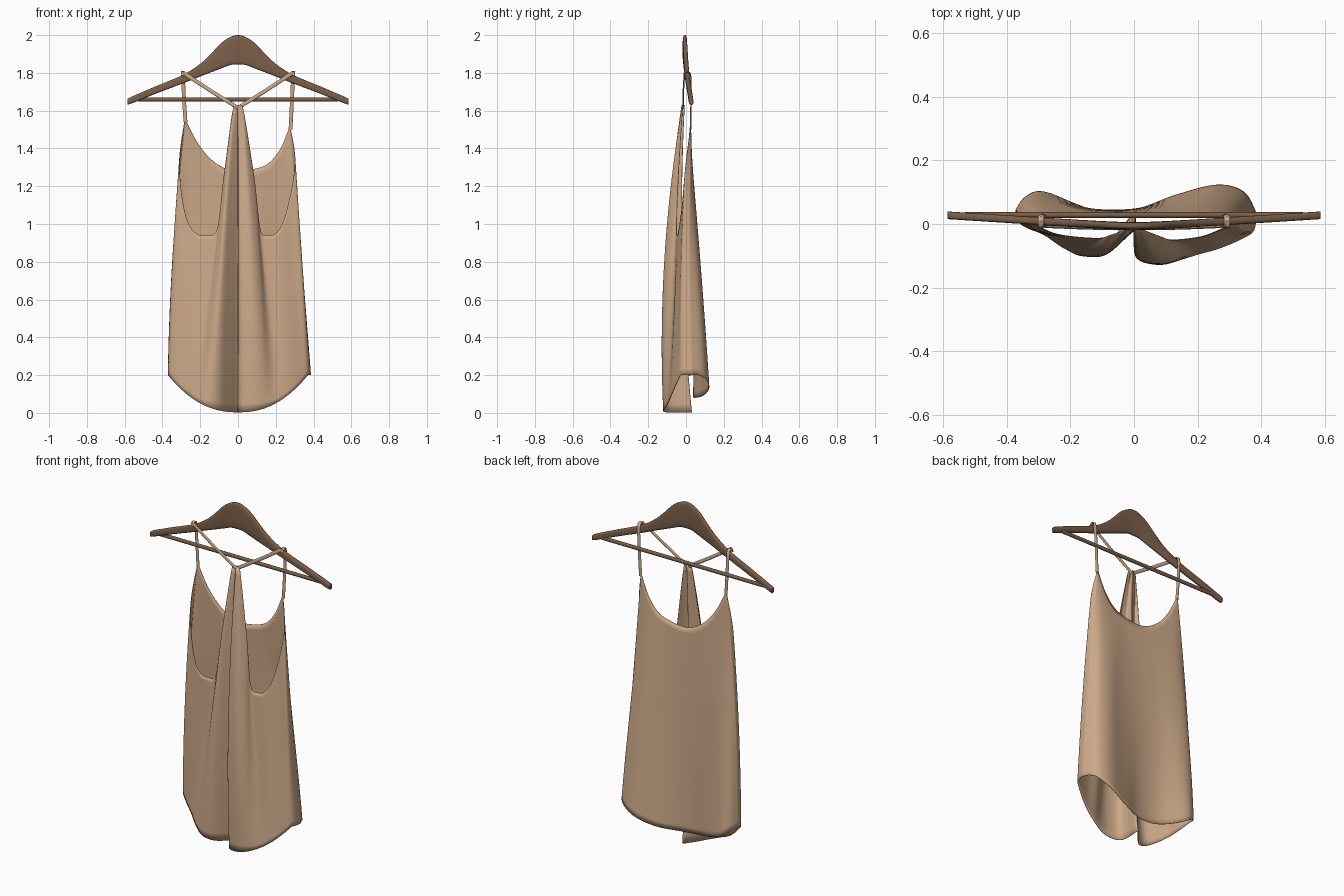
import bpy, bmesh, math
from mathutils import Vector

if "Cube" in bpy.data.objects:
    bpy.data.objects.remove(bpy.data.objects["Cube"])


def material(name, rgb):
    m = bpy.data.materials.new(name)
    m.diffuse_color = (*rgb, 1)
    m.use_nodes = True
    m.node_tree.nodes["Principled BSDF"].inputs["Base Color"].default_value = m.diffuse_color
    return m


TAN = material("tan fabric", (0.61, 0.40, 0.25))
WOOD = material("brown wood", (0.20, 0.115, 0.067))


def finish(bm, name, mat, angle=50):
    bmesh.ops.recalc_face_normals(bm, faces=bm.faces)
    me = bpy.data.meshes.new(name)
    bm.to_mesh(me)
    bm.free()
    ob = bpy.data.objects.new(name, me)
    bpy.context.collection.objects.link(ob)
    me.materials.append(mat)
    bpy.ops.object.select_all(action='DESELECT')
    ob.select_set(True)
    bpy.context.view_layer.objects.active = ob
    bpy.ops.object.shade_smooth_by_angle(angle=math.radians(angle))
    return ob


def spline(rows, steps):
    """Catmull-Rom interpolation through rows of numbers."""
    out = []
    n = len(rows)
    for i in range(n - 1):
        p0, p1, p2, p3 = (rows[max(0, min(n - 1, i + k))] for k in (-1, 0, 1, 2))
        for s in range(steps):
            t = s / steps
            out.append([0.5 * (2 * b + (c - a) * t + (2 * a - 5 * b + 4 * c - d) * t * t
                               + (3 * b - a - 3 * c + d) * t ** 3)
                        for a, b, c, d in zip(p0, p1, p2, p3)])
    out.append(list(rows[-1]))
    return out


def loft(name, stations, mat, power=1.0, sides=16):
    """Skin of superellipse sections: (centre, half axis a, half axis b)."""
    bm = bmesh.new()
    rings = []
    for c, a, b in stations:
        ring = []
        for k in range(sides):
            t = math.tau * k / sides
            u, v = math.cos(t), math.sin(t)
            u = math.copysign(abs(u) ** power, u)
            v = math.copysign(abs(v) ** power, v)
            ring.append(bm.verts.new(Vector(c) + Vector(a) * u + Vector(b) * v))
        rings.append(ring)
    for r, q in zip(rings, rings[1:]):
        for k in range(sides):
            j = (k + 1) % sides
            bm.faces.new((r[k], r[j], q[j], q[k]))
    bm.faces.new(rings[0])
    bm.faces.new(rings[-1][::-1])
    return finish(bm, name, mat)


def ribbon(name, path, width_dir, mat, w=0.010, th=0.004):
    pts = [Vector(p) for p in path]
    wd = Vector(width_dir).normalized()
    st = []
    for i, p in enumerate(pts):
        t = pts[min(i + 1, len(pts) - 1)] - pts[max(i - 1, 0)]
        st.append((p, wd * w, t.cross(wd).normalized() * th))
    return loft(name, st, mat, sides=10)


# Garment columns: hem x,y | middle x,y | top edge x,y,z
R0 = (.385, .03, .332, .02, .275, .025, 1.52)
L0 = (-.37, .045, -.342, .03, -.28, .025, 1.56)
front = [
    R0,
    (.375, -.02, .338, -.02, .302, .0, 1.33),
    (.34, -.045, .305, -.035, .265, -.02, 1.10),
    (.27, -.075, .24, -.06, .21, -.04, .96),
    (.20, -.095, .165, -.07, .125, -.05, .95),
    (.13, -.115, .115, -.105, .085, -.04, 1.25),
    (.07, -.118, .065, -.113, .025, -.018, 1.62),
    (.015, -.10, .01, -.10, .005, -.022, 1.63),
    (.0, -.05, .0, -.06, .0, -.014, 1.63),      # deep centre pleat
    (.002, .03, .0, -.02, .0, -.008, 1.63),
    (-.045, -.02, -.035, -.05, -.012, -.015, 1.63),
    (-.10, -.08, -.08, -.09, -.025, -.018, 1.62),
    (-.16, -.10, -.12, -.088, -.075, -.035, 1.25),
    (-.22, -.075, -.17, -.06, -.118, -.045, .955),
    (-.28, -.035, -.24, -.04, -.228, -.035, .955),
    (-.335, -.01, -.31, -.02, -.285, -.015, 1.08),
    (-.365, .01, -.343, .0, -.31, .005, 1.33),
    L0,
]
back = [
    L0,
    (-.34, .085, -.31, .055, -.22, .027, 1.44),
    (-.28, .10, -.24, .06, -.15, .03, 1.35),
    (-.13, .045, -.12, .045, -.07, .03, 1.295),
    (.0, .045, .0, .045, .0, .03, 1.28),
    (.13, .09, .12, .06, .08, .03, 1.29),
    (.26, .122, .23, .08, .16, .03, 1.32),
    (.345, .10, .30, .065, .225, .028, 1.40),
    R0,
]


def panel(bm, columns, hem_base, rows=36):
    grid = []
    for hx, hy, mx, my, tx, ty, tz in spline(columns, 6):
        tz = max(.94, min(tz, 1.63))
        hz = hem_base + (0.2 - hem_base) * min(1, abs(hx) / 0.37) ** 2.3
        col = []
        for r in range(rows + 1):
            v = r / rows
            a, b, c = (1 - v) * (1 - 2 * v), 4 * v * (1 - v), v * (2 * v - 1)
            col.append(bm.verts.new((a * hx + b * mx + c * tx, a * hy + b * my + c * ty,
                                     hz + (tz - hz) * v)))
        grid.append(col)
    for p, q in zip(grid, grid[1:]):
        for r in range(rows):
            bm.faces.new((p[r], q[r], q[r + 1], p[r + 1]))


# Garment body: front with racer neck and back with scooped neck, sewn at the sides
bm = bmesh.new()
panel(bm, front, 0.003)
panel(bm, back, 0.08)
bmesh.ops.remove_doubles(bm, verts=bm.verts, dist=0.0003)
body = finish(bm, "garment_body", TAN, 80)
sol = body.modifiers.new("cloth thickness", 'SOLIDIFY')
sol.thickness = 0.003
sol.offset = 0

# Straps: front diagonals and loops over the hanger down to the back
for side, s, ztop in (("right", 1, 1.50), ("left", -1, 1.54)):
    ribbon(side + "_front_strap",
           [(0, -.016, 1.615), (s * .145, -.014, 1.705), (s * .292, -.008, 1.802)],
           (-s * .19, 0, .29), TAN)
    ribbon(side + "_back_strap",
           [(s * .292, -.010, 1.785), (s * .292, -.006, 1.801), (s * .292, .009, 1.807),
            (s * .292, .021, 1.800), (s * .291, .026, 1.775), (s * .286, .027, 1.66),
            (s * .278, .025, ztop)], (1, 0, 0), TAN)

# Hanger yoke: x, upper edge z, lower edge z
half = [(0, 2.0, 1.845), (.04, 1.99, 1.842), (.09, 1.957, 1.823), (.14, 1.905, 1.804),
        (.20, 1.848, 1.781), (.29, 1.79, 1.745), (.44, 1.727, 1.688),
        (.57, 1.671, 1.636), (.585, 1.66, 1.636)]
profile = [(-x, t, b) for x, t, b in half[:0:-1]] + half
stations = []
for x, t, b in spline(profile, 5):
    y = -.011 + .038 * math.sqrt(x * x + .006) / .585
    stations.append(((x, y, (t + b) / 2), (0, 0, (t - b) / 2), (0, .012, 0)))
loft("hanger_yoke", stations, WOOD, 0.6, 24)

# Hanger trouser bar
loft("hanger_bar", [((x, .028, 1.66), (0, 0, .011), (0, .009, 0)) for x in (-.53, 0, .53)], WOOD)
